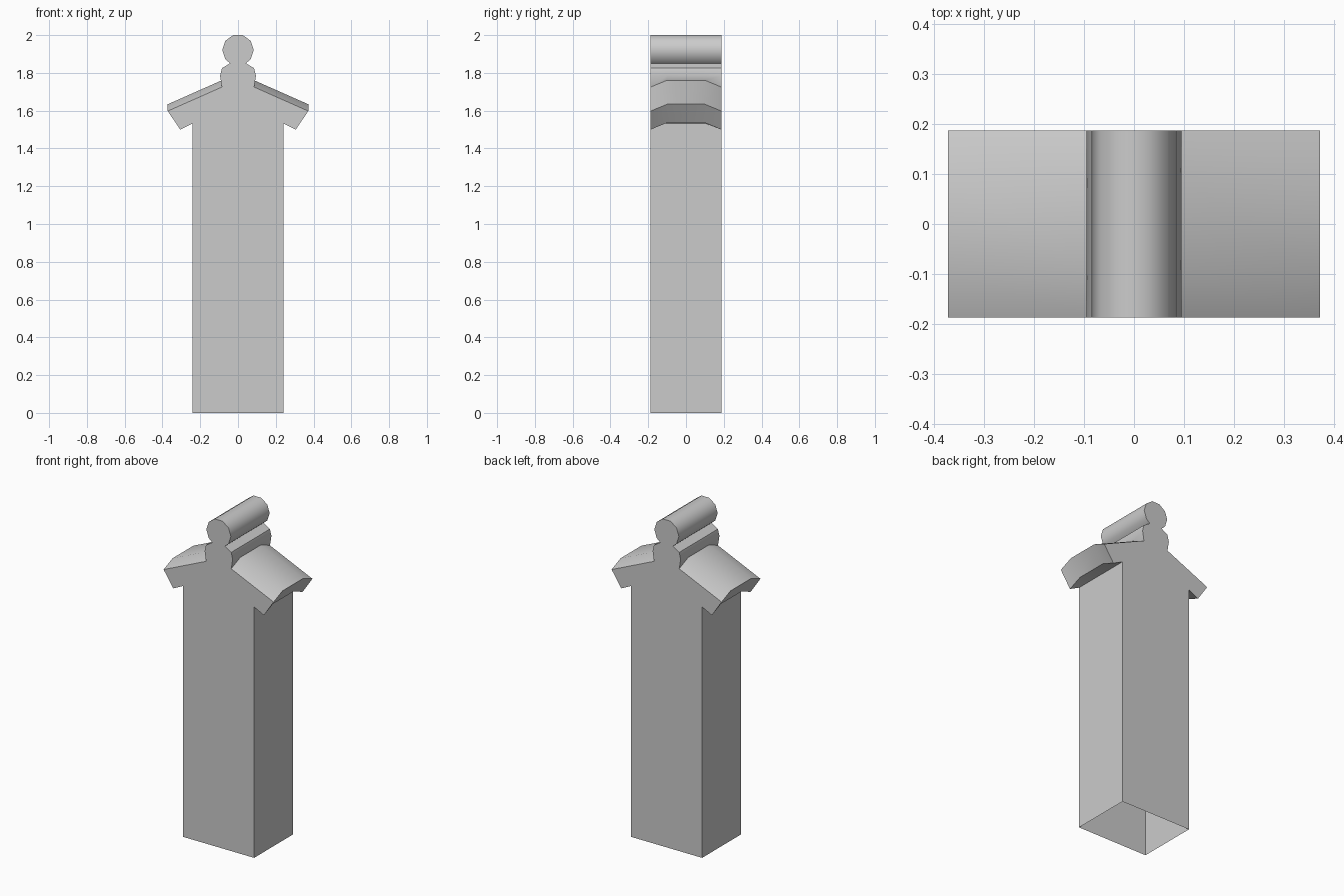
import bpy, bmesh
from math import sin, cos, radians

if "Cube" in bpy.data.objects:
    bpy.data.objects.remove(bpy.data.objects["Cube"])

D = 0.187          # half depth
M = 0.10           # half depth of the raised middle of the roof
LIFT = 0.036       # how far the roof middle rises


def loft(name, half, stations, skip_bottom):
    """Loft a mirrored half profile (x, z, lift) along y and cap both ends.
    The half profile runs from bottom to top; the bottom strip may be open."""
    bm = bmesh.new()
    rings = []
    for y, up in stations:
        right = [(x, z + up * l) for x, z, l in half]
        left = [(-x, z) for x, z in reversed(right)]
        rings.append([bm.verts.new((x, y, z)) for x, z in right + left])
    n, k = len(rings[0]), len(half)
    for a, b in zip(rings, rings[1:]):
        for i in range(n):
            if i == n - 1 and skip_bottom:
                continue            # open underside
            if i == k - 1 and skip_bottom:
                continue            # open top, closed by the ridge roll
            j = (i + 1) % n
            bm.faces.new((a[i], b[i], b[j], a[j]))
    bm.faces.new(rings[0])
    bm.faces.new(rings[-1][::-1])
    if not skip_bottom:             # remove the hidden seam strip
        hidden = [f for f in bm.faces if len(f.verts) == 4
                  and all(abs(v.co.z - half[0][1]) < 1e-5 for v in f.verts)]
        bmesh.ops.delete(bm, geom=hidden, context='FACES_ONLY')
    bmesh.ops.recalc_face_normals(bm, faces=bm.faces)
    me = bpy.data.meshes.new(name)
    bm.to_mesh(me)
    bm.free()
    ob = bpy.data.objects.new(name, me)
    bpy.context.collection.objects.link(ob)
    bpy.ops.object.select_all(action='DESELECT')
    bpy.context.view_layer.objects.active = ob
    ob.select_set(True)
    bpy.ops.object.shade_smooth_by_angle(angle=radians(40))
    return ob


# Pillar with the overhanging roof and ridge collar
pillar = [
    (0.24, 0.0, 0), (0.24, 1.533, 0),
    (0.306, 1.50, 1), (0.372, 1.598, 1),
    (0.085, 1.725, 1), (0.095, 1.785, 0),
    (0.085, 1.825, 0), (0.042, 1.851, 0),
]
loft("pillar_and_roof", pillar,
     [(-D, 0), (-M, LIFT / 1), (M, LIFT), (D, 0)], True)

# Round ridge roll on top, ten-sided
R = 0.083
roll = [(0.042, 1.851, 0)] + [
    (R * cos(radians(a)), 1.921 + R * sin(radians(a)), 0)
    for a in (-36, 0, 36, 72)]
loft("ridge_roll", roll, [(-D, 0), (D, 0)], False)
